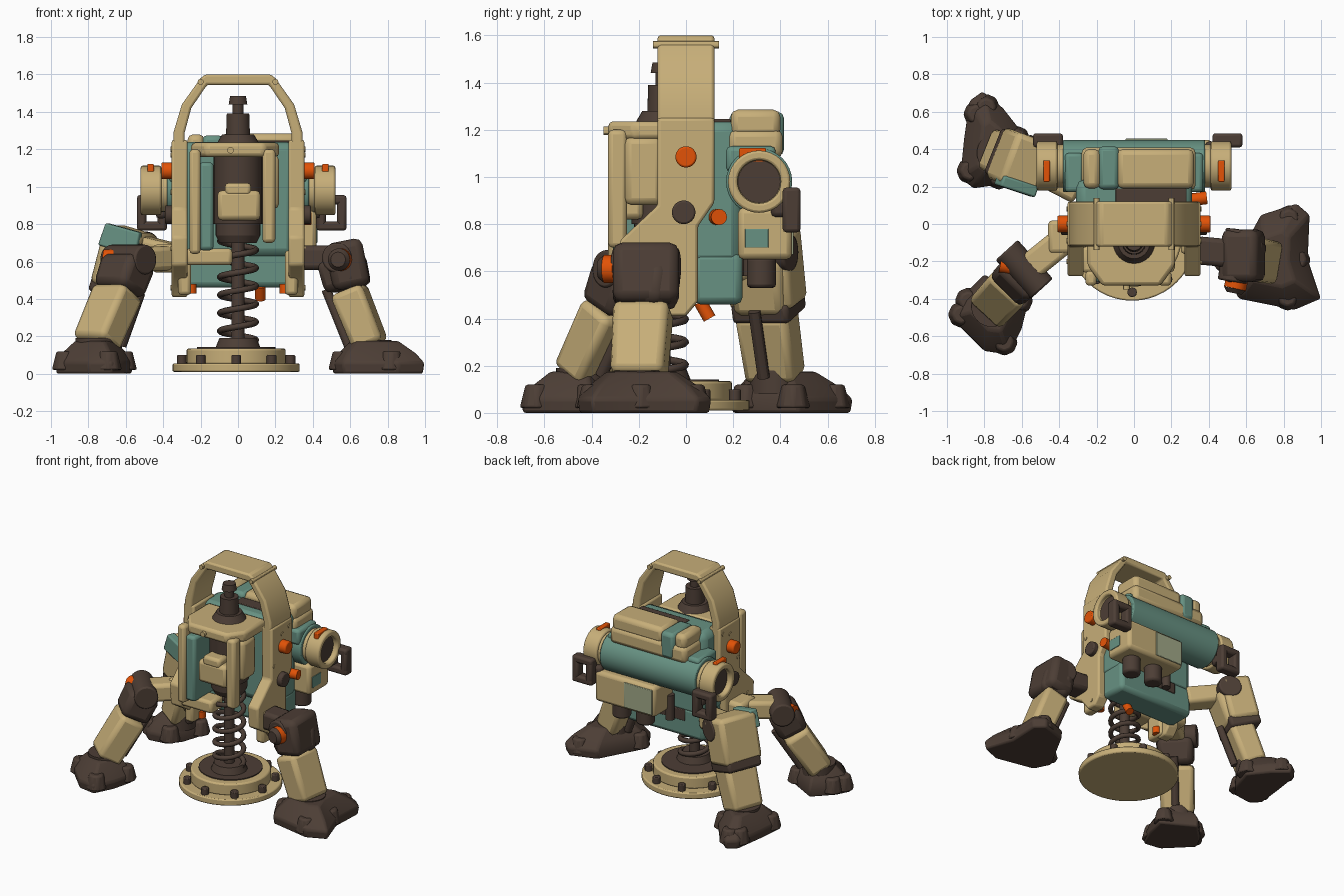
import bpy, bmesh, math
from mathutils import Vector, Matrix

cube = bpy.data.objects.get("Cube")
if cube:
    bpy.data.objects.remove(cube)


def material(name, r, g, b):
    m = bpy.data.materials.new(name)
    m.use_nodes = True
    m.diffuse_color = (r, g, b, 1)
    m.node_tree.nodes["Principled BSDF"].inputs["Base Color"].default_value = (r, g, b, 1)
    return m


SAND = material("sand paint", .57, .425, .19)
DARK = material("dark brown metal", .073, .048, .036)
TEAL = material("teal paint", .135, .285, .225)
ORANGE = material("orange accent", .76, .085, .002)
PALE = material("pale olive panel", .36, .4, .25)


def finish(name, bm, mat, bevel=0.0, matrix=None):
    bmesh.ops.recalc_face_normals(bm, faces=bm.faces)
    mesh = bpy.data.meshes.new(name)
    bm.to_mesh(mesh)
    bm.free()
    mesh.materials.append(mat)
    ob = bpy.data.objects.new(name, mesh)
    bpy.context.collection.objects.link(ob)
    if matrix:
        ob.matrix_world = matrix
    if bevel:
        mod = ob.modifiers.new("edge bevel", "BEVEL")
        mod.width, mod.segments, mod.limit_method = bevel, 2, "ANGLE"


def box(name, x, y, z, mat, bevel=.02):
    """Box from (low, high) ranges."""
    bm = bmesh.new()
    bmesh.ops.create_cube(bm, size=1)
    for v in bm.verts:
        v.co = [(lo + hi) / 2 + c * (hi - lo) for c, (lo, hi) in zip(v.co, (x, y, z))]
    finish(name, bm, mat, bevel)


def along(a, b):
    a, b = Vector(a), Vector(b)
    turn = (b - a).to_track_quat("Z", "Y").to_matrix().to_4x4()
    return Matrix.Translation((a + b) / 2) @ turn, (b - a).length


def rod(name, a, b, r, mat, r_end=None, sides=32, bevel=0.0, cup=0.0):
    """Round bar from a to b; cup hollows the far end, leaving a rim."""
    matrix, length = along(a, b)
    bm = bmesh.new()
    bmesh.ops.create_cone(bm, cap_ends=True, segments=sides, radius1=r,
                          radius2=r if r_end is None else r_end, depth=length)
    if cup:
        end = [f for f in bm.faces if f.normal.z > .9]
        bmesh.ops.inset_region(bm, faces=end, thickness=cup)
        hole = bmesh.ops.extrude_face_region(bm, geom=end)["geom"]
        bmesh.ops.delete(bm, geom=end, context="FACES")
        for v in hole:
            if isinstance(v, bmesh.types.BMVert):
                v.co.z -= cup
    finish(name, bm, mat, bevel, matrix)


def beam(name, a, b, width, depth, mat, taper=1.0, bevel=.025):
    matrix, length = along(a, b)
    bm = bmesh.new()
    bmesh.ops.create_cube(bm, size=1)
    for v in bm.verts:
        s = taper if v.co.z > 0 else 1
        v.co = (v.co.x * width * s, v.co.y * depth * s, v.co.z * length)
    finish(name, bm, mat, bevel, matrix)


def prism(name, pts, place, lo, hi, mat, bevel=.012):
    """Extrude a flat outline; place(u, v, w) maps it to space."""
    bm = bmesh.new()
    low, high = ([bm.verts.new(place(u, v, w)) for u, v in pts] for w in (lo, hi))
    bm.faces.new(low)
    bm.faces.new(high)
    for i in range(len(pts)):
        j = (i + 1) % len(pts)
        bm.faces.new((low[i], low[j], high[j], high[i]))
    finish(name, bm, mat, bevel)


def disc_x(name, s, x0, x1, y, z, r, mat, bevel=.008, cup=0.0):
    rod(name, (s * x0, y, z), (s * x1, y, z), r, mat, bevel=bevel, cup=cup)


# Ground plate with studs
PX, PY = -.01, -.07
rod("base_flange", (PX, PY, .01), (PX, PY, .055), .34, SAND, sides=48, bevel=.008)
rod("base_ring", (PX, PY, .05), (PX, PY, .135), .265, SAND, sides=48, bevel=.01)
rod("base_inset", (PX, PY, .13), (PX, PY, .142), .21, DARK, sides=48)
for i in range(9):
    a = math.tau * i / 9 - math.pi / 2
    x, y = PX + .295 * math.cos(a), PY + .295 * math.sin(a)
    rod("base_stud", (x, y, .05), (x, y, .1), .026, DARK, sides=12, bevel=.006)

# Piston: stacked round sections, then the coil spring
PY = -.1
for name, z0, z1, r, r_end in (
        ("piston_foot", .14, .19, .12, .1), ("piston_rod", .15, .8, .035, .035),
        ("spring_seat", .7, .74, .1, .12), ("lower_collar", .74, .82, .12, .12),
        ("piston_sleeve", .8, 1.22, .13, .13), ("top_skirt", 1.22, 1.28, .12, .085),
        ("top_barrel", 1.28, 1.39, .064, .06), ("top_neck", 1.38, 1.45, .03, .03),
        ("top_cap", 1.44, 1.485, .05, .042)):
    rod(name, (0, PY, z0), (0, PY, z1), r, DARK, r_end)
coil = bpy.data.curves.new("coil_spring", "CURVE")
coil.dimensions, coil.bevel_depth, coil.bevel_resolution = "3D", .017, 2
path = coil.splines.new("POLY")
STEPS = 110
path.points.add(STEPS)
for i, p in enumerate(path.points):
    a = math.tau * i / 20
    p.co = (.096 * math.cos(a), PY + .096 * math.sin(a), .18 + .53 * i / STEPS, 1)
coil.materials.append(DARK)
bpy.context.collection.objects.link(bpy.data.objects.new("coil_spring", coil))

# Teal body
box("body_shell", (-.31, .31), (0, .24), (.62, 1.24), TEAL, .05)
box("body_belly", (-.31, .31), (.03, .24), (.46, .68), TEAL, .03)
box("body_top_vent", (-.1, .28), (.1, .19), (1.2, 1.246), DARK, .005)
box("belly_recess", (-.16, .1), (.2, .245), (.58, .66), DARK, .005)
rod("rear_strut", (-.06, .27, .58), (-.06, .27, .76), .03, DARK, sides=16)

# Front cradle around the piston
cap = [(-.25, .02), (-.25, -.22), (-.17, -.33), (.14, -.33), (.22, -.22), (.22, .02)]
prism("cradle_cap", cap, lambda u, v, w: (u, v, w), 1.16, 1.235, SAND, .02)
box("cradle_left_post", (.13, .2), (-.33, -.25), (.7, 1.2), SAND)
box("cradle_right_post", (-.26, -.2), (-.33, -.25), (.64, 1.2), SAND)
box("cradle_teal_plate", (-.21, -.13), (-.31, -.05), (.66, 1.13), TEAL)
box("cradle_block", (-.11, .12), (-.31, -.18), (.82, .98), SAND, .025)
box("cradle_tab", (-.07, .07), (-.31, -.2), (.95, 1.02), SAND)
box("cradle_shelf", (-.28, -.03), (-.26, -.12), (.58, .67), SAND)
box("left_side_tank", (.14, .22), (-.26, -.1), (.88, 1.17), SAND, .03)
rod("front_bolt", (-.04, -.32, 1.195), (-.04, -.35, 1.195), .018, SAND, sides=12)

# Carry arch: outer half outline, inner half outline, mirrored
outer = [(.35, 1.1), (.345, 1.29), (.3, 1.44), (.2, 1.58), (.175, 1.6)]
inner = [(.165, 1.545), (.25, 1.42), (.285, 1.29), (.285, 1.1)]
flip = lambda pts: [(-x, z) for x, z in reversed(pts)]
prism("carry_arch", outer + flip(outer) + flip(inner) + inner,
      lambda u, v, w: (u, w, v), -.12, .12, SAND)

# Side panels, buttons, cylinder ends and rear grips on both sides
panel = [(-.12, 1.25), (.12, 1.25), (.12, .89), (.05, .79), (.05, .47), (0, .41),
         (-.07, .41), (-.14, .5), (-.27, .58), (-.28, .73), (-.12, .88)]
for s in (-1, 1):
    prism("side_panel", panel, lambda u, v, w: (s * w, u, v), .27, .355, SAND)
    disc_x("orange_button", s, .34, .41, 0, 1.085, .045, ORANGE)
    disc_x("panel_pivot", s, .33, .39, -.01, .85, .05, DARK)
    for y, z in ((0, 1.17), (-.09, .97), (.08, 1.2), (-.2, .67), (-.03, .46)):
        disc_x("panel_bolt", s, .34, .36, y, z, .014, SAND, 0)
    for y in (-.14, .14):
        rod("arch_bolt", (s * .2, 0, 1.56), (s * .2, y, 1.56), .016, SAND, sides=12)
    box("front_rib", sorted((s * .25, s * .32)), (-.16, -.02), (.42, .66), SAND)
    rod("orange_foot_light", (s * .25, -.06, .43), (s * .25, -.06, .48), .028, ORANGE, sides=16)
    # Hollow cylinder ends
    disc_x("cylinder_flange", s, .36, .42, .31, .98, .115, SAND)
    disc_x("cylinder_end", s, .41, .52, .31, .98, .132, SAND, .01, .04)
    disc_x("cylinder_end_inset", s, .47, .485, .31, .98, .09, DARK, 0)
    box("orange_latch", sorted((s * .45, s * .485)), (.225, .34), (1.06, 1.122), ORANGE, .006)
    # Grip frame: four bars with an open centre
    gx = s * .48 + .02
    for o in (-.055, .055):
        box("grip_post", (gx + o - .025, gx + o + .025), (.41, .485), (.77, .95), DARK, .015)
    for z in (.79, .93):
        box("grip_bar", (gx - .08, gx + .08), (.41, .485), (z - .025, z + .025), DARK, .015)
    box("grip_mount", sorted((s * .38, s * .44)), (.36, .44), (.83, .9), DARK)
rod("orange_knob", (.31, .13, .83), (.39, .14, .83), .034, ORANGE, sides=16)

# Rear cylinder and top pack
disc_x("rear_cylinder", 1, -.38, .38, .31, .98, .14, TEAL)
box("pack_base", (-.28, .33), (.18, .41), (1.08, 1.2), SAND, .03)
box("pack_lid", (-.09, .32), (.19, .4), (1.17, 1.285), SAND, .03)
box("pack_lid_end", (-.27, -.18), (.19, .4), (1.17, 1.28), SAND, .03)
box("pack_strap", (-.19, -.08), (.185, .415), (1.09, 1.275), TEAL, .025)
for s in (-1, 1):
    box("pack_side", sorted((s * .27, s * .37)), (.17, .38), (1.02, 1.13), TEAL)

# Rear equipment box with knobs
box("rear_box", (-.06, .42), (.22, .45), (.65, .87), SAND, .025)
box("rear_box_panel", (-.045, .18), (.445, .456), (.67, .85), PALE, .004)
box("rear_box_teal_panel", (.415, .424), (.25, .35), (.7, .78), TEAL, .003)
for x in (.1, .29):
    rod("rear_knob", (x, .32, .53), (x, .32, .66), .062, DARK, bevel=.015)
rod("orange_valve", (.12, .06, .47), (.12, .1, .4), .028, ORANGE, sides=16)


# Feet: flat sole plus a tapered upper that rises to the ankle
def foot(side, outline, ankle):
    bm = bmesh.new()
    rings = []
    for z, s in ((0, .97), (.06, 1), (.11, .84), (.175, .52)):
        rings.append([bm.verts.new((ankle[0] + (x - ankle[0]) * s,
                                    ankle[1] + (y - ankle[1]) * s, z)) for x, y in outline])
    n = len(outline)
    for low, high in zip(rings, rings[1:]):
        for i in range(n):
            bm.faces.new((low[i], low[(i + 1) % n], high[(i + 1) % n], high[i]))
    bm.faces.new(rings[0])
    bm.faces.new(rings[-1])
    finish(side + "_foot", bm, DARK, .012)
    for x, y in outline[::2]:
        x, y = (c + (d - c) * .74 for c, d in zip(ankle, (x, y)))
        rod(side + "_toe_pad", (x, y, .02), (x, y, .12), .075, DARK, .05, 8, .012)


def leg(side, hip, knee, shin, ankle, outline, arm_mat, knee_mat):
    beam(side + "_hip_arm", hip, knee, .15, .13, arm_mat)
    beam(side + "_shin", shin, ankle, .24, .18, SAND, .95, .03)
    beam(side + "_knee", knee, shin, .25, .21, knee_mat, .95, .04)
    # Knee pivot across the leg and a strut on the inner face of the shin
    out = (Vector(ankle) - Vector(hip)) * Vector((1, 1, 0))
    across = Vector((-out.y, out.x, 0)).normalized()
    k = Vector(knee)
    rod(side + "_knee_pivot", k - across * .15, k + across * .13, .08, DARK, bevel=.01)
    a, b, back = Vector(shin), Vector(ankle), -out.normalized() * .12
    rod(side + "_shin_strut", a + back, b + back, .026, DARK, sides=12)
    rod(side + "_ankle", b + Vector((0, 0, .03)), b - Vector((0, 0, .07)), .11, DARK)
    foot(side, outline, ankle)


leg("left", (.33, -.14, .62), (.55, -.16, .62), (.59, -.18, .45), (.71, -.2, .15),
    [(.87, .11), (.94, .05), (.93, -.19), (1, -.4), (.86, -.46), (.56, -.4),
     (.5, -.28), (.68, .05)], DARK, DARK)
rod("left_orange_hub", (.55, -.3, .61), (.54, -.345, .61), .06, ORANGE)
rod("left_hub_cap", (.54, -.345, .61), (.535, -.37, .61), .06, DARK, .04)
beam("left_knee_cover", (.56, -.17, .71), (.61, -.17, .46), .28, .2, DARK, 1, .04)

leg("front_right", (-.32, -.04, .62), (-.58, -.25, .61), (-.64, -.31, .44), (-.76, -.44, .16),
    [(-.98, -.5), (-.8, -.68), (-.67, -.7), (-.6, -.56), (-.56, -.4), (-.8, -.27),
     (-.93, -.4)], SAND, DARK)
rod("front_right_orange_hub", (-.64, -.23, .62), (-.715, -.215, .62), .045, ORANGE)
box("front_right_hip_block", (-.46, -.3), (-.16, .02), (.54, .69), SAND, .025)

leg("rear_right", (-.3, .18, .62), (-.55, .31, .68), (-.63, .34, .43), (-.73, .38, .15),
    [(-.81, .71), (-.7, .62), (-.59, .48), (-.65, .3), (-.72, .21), (-.86, .19),
     (-.93, .25), (-.91, .45), (-.88, .66)], SAND, SAND)
beam("rear_right_thigh", (-.57, .32, .77), (-.65, .35, .46), .29, .22, SAND, 1, .03)
beam("rear_right_thigh_plate", (-.61, .2, .78), (-.64, .21, .66), .06, .2, TEAL, 1.1, .01)
beam("rear_right_knee_band", (-.635, .345, .49), (-.66, .355, .41), .26, .23, DARK, 1, .02)

# Smooth round parts, keep hard edges crisp
bpy.ops.object.select_all(action="DESELECT")
for ob in bpy.context.collection.objects:
    if ob.type == "MESH":
        ob.select_set(True)
        bpy.context.view_layer.objects.active = ob
bpy.ops.object.shade_smooth_by_angle(angle=math.radians(30))
